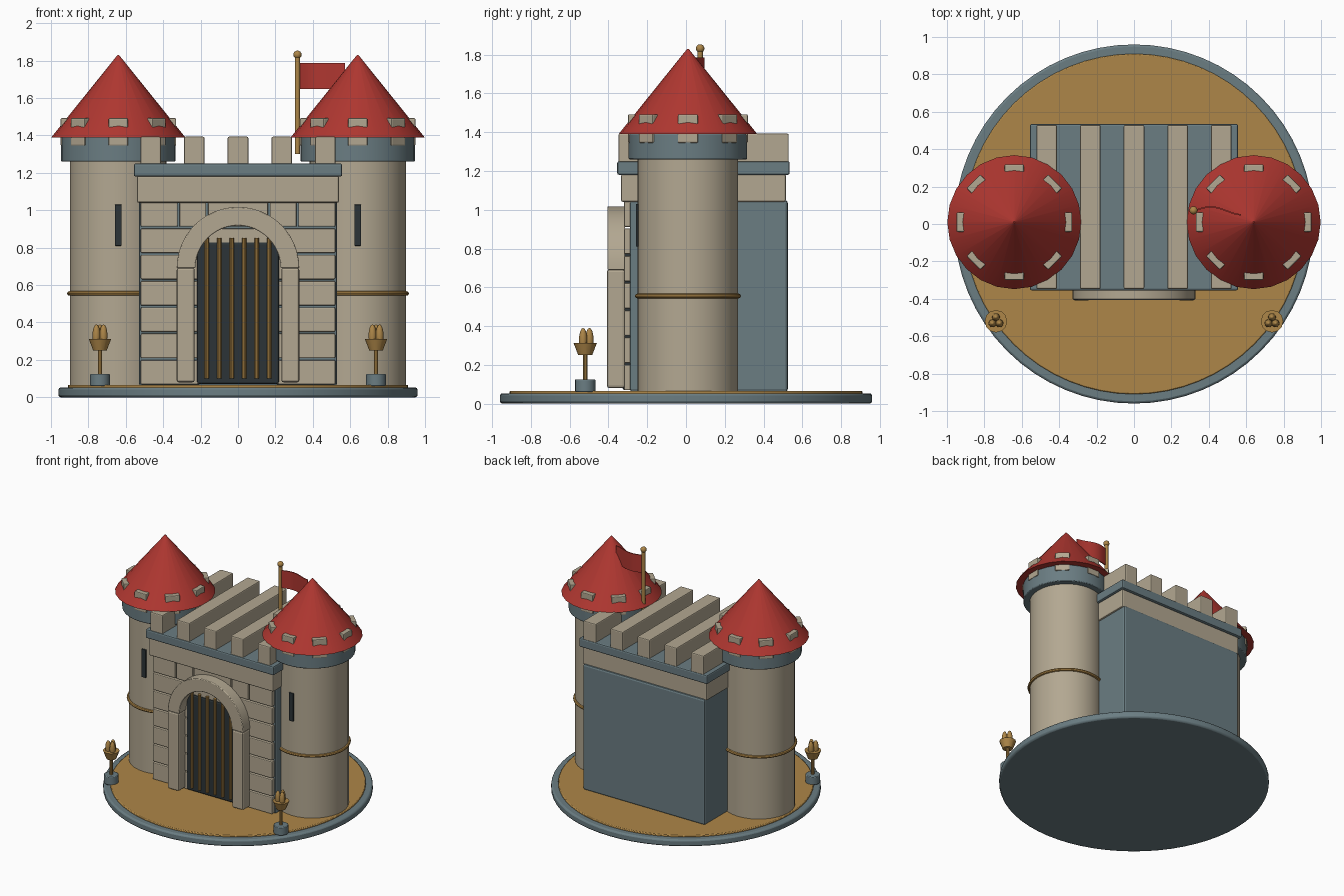
import bpy, math
from mathutils import Vector

if "Cube" in bpy.data.objects:
    bpy.data.objects.remove(bpy.data.objects["Cube"])


def mat(name, r, g, b):
    m = bpy.data.materials.new(name)
    m.diffuse_color = (r, g, b, 1)
    m.use_nodes = True
    m.node_tree.nodes["Principled BSDF"].inputs["Base Color"].default_value = m.diffuse_color
    return m


STONE = mat("warm stone", 0.45, 0.39, 0.285)
SLATE = mat("blue slate", 0.145, 0.205, 0.225)
RED = mat("roof red", 0.43, 0.038, 0.03)
GOLD = mat("ochre", 0.42, 0.24, 0.065)
DARK = mat("dark iron", 0.025, 0.034, 0.038)


def finish(ob, name, material, bevel=0.0, smooth=True):
    ob.name = name
    ob.data.materials.clear()
    ob.data.materials.append(material)
    if smooth:
        bpy.ops.object.shade_smooth_by_angle(angle=math.radians(30))
    if bevel:
        mod = ob.modifiers.new("edge", "BEVEL")
        mod.width = bevel
        mod.segments = 2
        mod.limit_method = "ANGLE"
        mod.angle_limit = math.radians(40)
    return ob


def box(name, lo, hi, material, bevel=0.008, turn=0.0):
    lo, hi = Vector(lo), Vector(hi)
    bpy.ops.mesh.primitive_cube_add(size=1, location=(lo + hi) / 2)
    ob = bpy.context.object
    ob.scale = hi - lo
    ob.rotation_euler.z = turn
    bpy.ops.object.transform_apply(location=False, rotation=False, scale=True)
    return finish(ob, name, material, bevel, smooth=False)


def tube(name, x, y, z0, z1, r0, r1, material, sides=32, bevel=0.0):
    bpy.ops.mesh.primitive_cone_add(vertices=sides, radius1=r0, radius2=r1,
                                    depth=z1 - z0, location=(x, y, (z0 + z1) / 2))
    return finish(bpy.context.object, name, material, bevel)


def ball(name, loc, scale, material):
    bpy.ops.mesh.primitive_uv_sphere_add(segments=12, ring_count=8, radius=1, location=loc)
    bpy.context.object.scale = scale
    return finish(bpy.context.object, name, material)


def mesh(name, verts, faces, material, bevel=0.0):
    me = bpy.data.meshes.new(name)
    me.from_pydata(verts, [], faces)
    ob = bpy.data.objects.new(name, me)
    bpy.context.collection.objects.link(ob)
    bpy.ops.object.select_all(action="DESELECT")
    ob.select_set(True)
    bpy.context.view_layer.objects.active = ob
    return finish(ob, name, material, bevel)


# Round base
tube("base_plinth", 0, 0, 0, 0.053, 0.96, 0.96, SLATE, 64, 0.012)
tube("courtyard", 0, 0, 0.04, 0.066, 0.91, 0.91, GOLD, 64, 0.006)

# Gatehouse body, cornice and roof slab
box("gatehouse_body", (-0.53, -0.29, 0.06), (0.53, 0.525, 1.05), SLATE, 0.015)
box("cornice", (-0.54, -0.335, 1.04), (0.54, 0.515, 1.185), STONE, 0.01)
box("roof_slab", (-0.557, -0.355, 1.18), (0.557, 0.535, 1.25), SLATE, 0.01)
for i in range(5):
    x = (i - 2) * 0.2335
    box("battlement", (x - 0.055, -0.348, 1.24), (x + 0.055, 0.53, 1.393), STONE, 0.008)

# Stone courses on the front wall
gap = 0.005
for row in range(7):
    z = 0.064 + row * 0.1405
    if row < 5:
        edges = [(-0.525, -0.2), (0.2, 0.525)]
    elif row == 5:
        edges = [(-0.525, -0.2), (-0.19, 0.19), (0.2, 0.525)]
    else:
        cuts = [-0.525, -0.318, -0.165, 0.165, 0.318, 0.525]
        edges = list(zip(cuts, cuts[1:]))
    for a, b in edges:
        box("wall_stone", (a + gap, -0.32, z + gap), (b - gap, -0.28, z + 0.1405 - gap), STONE, 0.006)

# Gate with vertical bars
box("gate_panel", (-0.22, -0.328, 0.07), (0.22, -0.28, 0.83), DARK, 0.012)
for i in range(6):
    tube("gate_bar", (i - 2.5) * 0.067, -0.333, 0.1, 0.852, 0.012, 0.012, GOLD, 10)

# Gate surround: two jambs and a half-round arch
for s in (-1, 1):
    box("gate_jamb", (s * 0.28 - 0.048, -0.408, 0.08), (s * 0.28 + 0.048, -0.315, 0.692), STONE, 0.012)
N = 24
verts, faces = [], []
for i in range(N + 1):
    a = math.pi * i / N
    for r, y in ((0.228, -0.405), (0.328, -0.405), (0.328, -0.315), (0.228, -0.315)):
        verts.append((r * math.cos(a), y, 0.69 + r * math.sin(a)))
for i in range(N):
    for k in range(4):
        p, q = i * 4 + k, i * 4 + (k + 1) % 4
        faces.append((q, p, p + 4, q + 4))
faces += [(0, 1, 2, 3), (4 * N + 3, 4 * N + 2, 4 * N + 1, 4 * N)]
mesh("gate_arch", verts, faces, STONE, 0.005)

# Towers
TY = 0.01
for s in (-1, 1):
    tx = s * 0.64
    tube("tower_shaft", tx, TY, 0.055, 1.27, 0.259, 0.259, STONE, 32)
    tube("tower_collar", tx, TY, 1.26, 1.392, 0.306, 0.306, SLATE, 32, 0.006)
    tube("tower_roof", tx, TY, 1.39, 1.83, 0.358, 0.004, RED, 24)
    bpy.ops.mesh.primitive_torus_add(major_radius=0.262, minor_radius=0.012, major_segments=40,
                                     minor_segments=8, location=(tx, TY, 0.555))
    finish(bpy.context.object, "tower_band", GOLD)
    for k in range(8):
        a = k * math.pi / 4
        cx, cy = tx + 0.274 * math.cos(a), TY + 0.274 * math.sin(a)
        box("tower_merlon", (cx - 0.035, cy - 0.052, 1.345), (cx + 0.035, cy + 0.052, 1.492),
            STONE, 0.006, a)
    box("arrow_slit", (tx - 0.018, -0.259, 0.81), (tx + 0.018, -0.235, 1.03), DARK, 0.003)

# Flagpole with rippling pennant
px, py = 0.318, 0.073
tube("flag_pole", px, py, 1.3, 1.83, 0.014, 0.014, GOLD, 12)
ball("pole_finial", (px, py, 1.832), (0.022,) * 3, GOLD)
verts, faces = [], []
M = 12
for i in range(M + 1):
    t = i / M
    x, y = px + 0.01 + 0.245 * t, py + 0.02 * math.sin(t * 4.6) - 0.004 * t
    for dy, z in ((-0.004, 1.648), (0.004, 1.648), (0.004, 1.786), (-0.004, 1.786)):
        verts.append((x, y + dy, z))
for i in range(M):
    for k in range(4):
        p, q = i * 4 + k, i * 4 + (k + 1) % 4
        faces.append((p, q, q + 4, p + 4)[::-1])
faces += [(0, 1, 2, 3)[::-1], (4 * M, 4 * M + 1, 4 * M + 2, 4 * M + 3)]
mesh("flag", verts, faces, RED)

# Torches
for s in (-1, 1):
    x, y = s * 0.738, -0.52
    tube("torch_foot", x, y, 0.06, 0.125, 0.053, 0.053, SLATE, 16, 0.005)
    tube("torch_stem", x, y, 0.12, 0.27, 0.012, 0.012, GOLD, 10)
    tube("torch_bowl", x, y, 0.25, 0.312, 0.036, 0.06, GOLD, 12)
    for k in range(3):
        a = math.pi / 2 + k * math.tau / 3
        ball("torch_flame", (x + 0.022 * math.cos(a), y + 0.022 * math.sin(a), 0.33),
             (0.021, 0.021, 0.06), GOLD)
